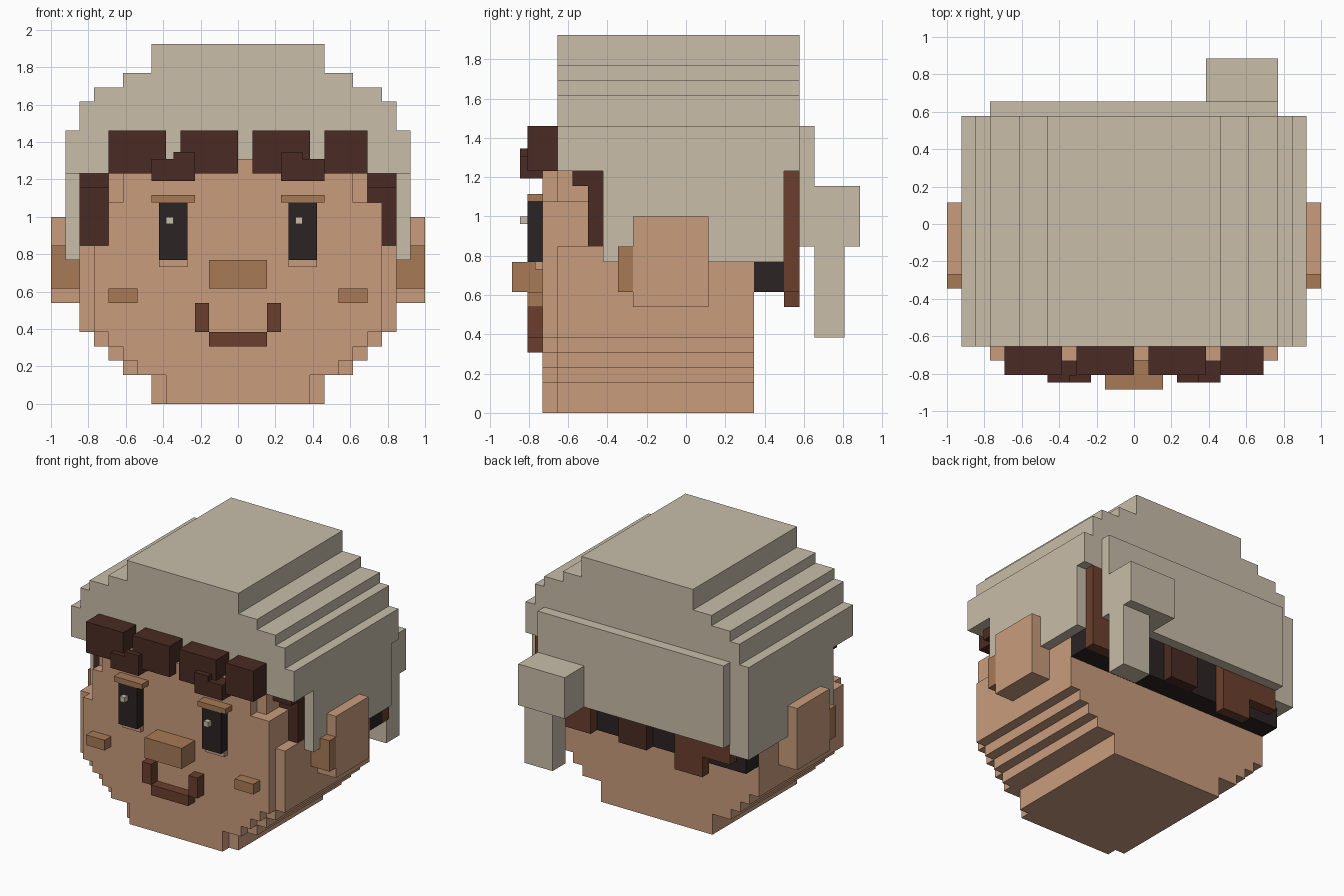
import bpy, bmesh

U = 1 / 13  # one block

if "Cube" in bpy.data.objects:
    bpy.data.objects.remove(bpy.data.objects["Cube"], do_unlink=True)


def material(name, hexa):
    def lin(c):
        c /= 255
        return c / 12.92 if c <= 0.04045 else ((c + 0.055) / 1.055) ** 2.4
    rgba = [lin(int(hexa[i:i + 2], 16)) for i in (0, 2, 4)] + [1]
    m = bpy.data.materials.new(name)
    m.use_nodes = True
    m.diffuse_color = rgba
    m.node_tree.nodes["Principled BSDF"].inputs["Base Color"].default_value = rgba
    return m


skin = material("skin", "c99c7d")
tan = material("tan", "a87a56")
cloth = material("beige cloth", "c8bda9")
brown = material("brown", "6b3f2d")
dark = material("dark brown", "4a2b23")
black = material("soft black", "2c2323")


def part(name, mat, *boxes):
    """One object out of boxes given in blocks as (x0, x1, y0, y1, z0, z1)."""
    bm = bmesh.new()
    for b in boxes:
        made = bmesh.ops.create_cube(bm, size=1)["verts"]
        for v in made:
            for a in range(3):
                v.co[a] = (b[2 * a] if v.co[a] < 0 else b[2 * a + 1]) * U
    me = bpy.data.meshes.new(name)
    bm.to_mesh(me)
    bm.free()
    me.materials.append(mat)
    ob = bpy.data.objects.new(name, me)
    bpy.context.collection.objects.link(ob)
    return ob


def both(name, mat, *boxes):
    """A left part and its mirror image on the right."""
    part("left_" + name, mat, *boxes)
    part("right_" + name, mat, *[(-b[1], -b[0], *b[2:]) for b in boxes])


def tiers(rows, y0, y1):
    """Stacked centred slabs from (half width, bottom, top)."""
    return [(-w, w, y0, y1, lo, hi) for w, lo, hi in rows]


# Head with stepped jaw, and the narrower face layer in front
part("head", skin,
     *tiers([(6, 0, 2), (8, 2, 3), (9, 3, 4), (10, 4, 5), (11, 5, 11), (9, 11, 16)], -8.5, 4.5),
     (9, 10, -8.5, -6.5, 11, 14))
part("face", skin,
     *tiers([(5, 0, 2), (7, 2, 3), (8, 3, 4), (9, 4, 5), (10, 5, 11), (9, 11, 14), (8, 14, 16)],
            -9.5, -8.5),
     (9, 10, -9.5, -8.5, 11, 14), (-5, 6, -9.5, -8.5, 16, 17))

# Ears
both("ear", skin, (11, 13, -3.5, 1.5, 7, 13))
both("ear_front", tan, (11, 13, -4.5, -3.5, 8, 11))

# Eyes, nose, cheeks and mouth
both("eye", black, (3.5, 5.5, -10.5, -9.5, 10, 14))
both("eyelid", tan, (3, 6, -10.5, -9.5, 14, 14.5))
both("lower_eyelid", skin, (3.5, 5.5, -10, -9.5, 9.5, 10))
part("left_eye_glint", cloth, (4, 4.5, -11, -10.5, 12.5, 13))
part("right_eye_glint", cloth, (-5, -4.5, -11, -10.5, 12.5, 13))
part("nose", tan, (-2, 2, -11.5, -9.5, 8, 10))
both("cheek", tan, (7, 9, -10.5, -9.5, 7, 8))
part("mouth", brown, (-2, 2, -10.5, -9.5, 4, 5),
     (-3, -2, -10.5, -9.5, 5, 7), (2, 3, -10.5, -9.5, 5, 7))

# Fringe, brows and sideburns
part("fringe", dark, *[(a, b, -10.5, -8.5, 16, 19) for a, b in ((-9, -5), (-4, 0), (1, 5), (6, 9))])
both("brow", dark, (3, 6, -11, -9.5, 15.5, 17), (3, 4.5, -11, -10.5, 17, 17.5))
both("sideburn", dark, (9, 11, -6.5, -5.5, 11, 16), (9, 11, -7.5, -6.5, 15, 16))

# Hair at the back
part("under_hair", black, (-11, 11, 4.5, 6.5, 8, 16))
part("back_locks", brown, (5, 11, 6.5, 7.5, 8, 16), (-7, -4, 6.5, 7.5, 7, 16),
     (-10, -7, 6.5, 7.5, 9, 16))
part("middle_lock", dark, (-1, 2, 6.5, 7.5, 8, 16))

# Cap with stepped crown, side flaps, back band and knotted tail
part("cap_crown", cloth,
     *tiers([(12, 16, 19), (11, 19, 21), (10, 21, 22), (8, 22, 23), (6, 23, 25)], -8.5, 7.5))
both("cap_flap", cloth, (11, 12, -5.5, 6.5, 10, 16))
part("cap_back_corner", cloth, (-12, -10, 6.5, 7.5, 10, 16))
part("cap_band", cloth, (-10, 10, 7.5, 8.5, 11, 19))
part("cap_knot", cloth, (5, 10, 8.5, 11.5, 11, 15))
part("cap_tail", cloth, (7, 10, 8.5, 10.5, 5, 11))
